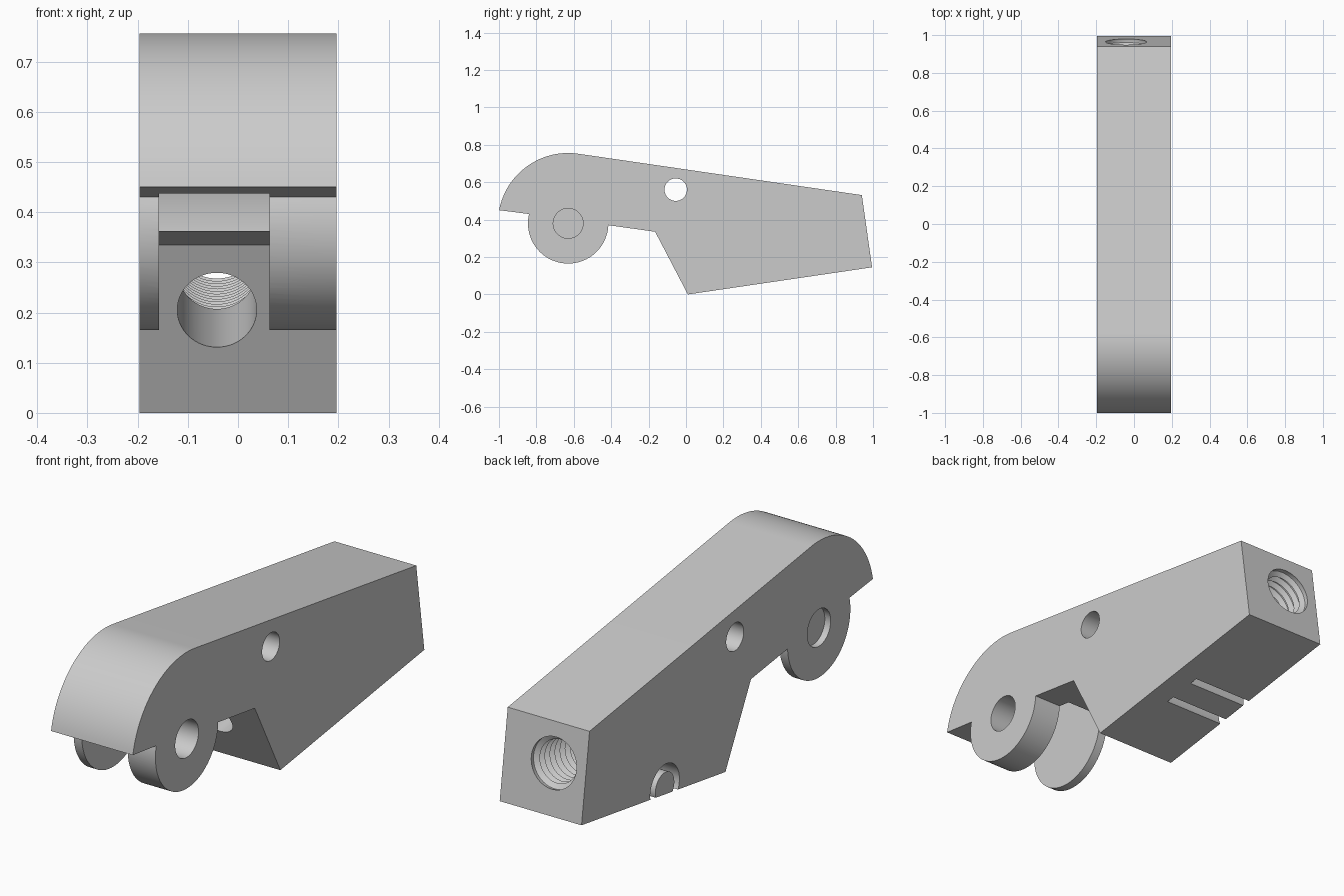
import bpy, bmesh
from math import radians, cos, sin, pi
from mathutils import Vector

old = bpy.data.objects.get("Cube")
if old:
    bpy.data.objects.remove(old)

HALF = 0.196                       # half width of the body
PIVOT = (-0.63, 0.38)              # y, z of the lug centre
TILT = radians(8.4)

grey = bpy.data.materials.new("plain_grey")
grey.use_nodes = True
grey.diffuse_color = (0.6, 0.6, 0.6, 1)
grey.node_tree.nodes["Principled BSDF"].inputs["Base Color"].default_value = (0.6, 0.6, 0.6, 1)


def to_object(bm, name):
    bmesh.ops.recalc_face_normals(bm, faces=bm.faces)
    mesh = bpy.data.meshes.new(name)
    bm.to_mesh(mesh)
    bm.free()
    mesh.materials.append(grey)
    obj = bpy.data.objects.new(name, mesh)
    bpy.context.collection.objects.link(obj)
    return obj


def arc(radius, start, end, steps):
    angles = [radians(start + (end - start) * i / steps) for i in range(steps + 1)]
    return [(PIVOT[0] + radius * cos(a), PIVOT[1] + radius * sin(a)) for a in angles]


def lathe(name, origin, axis, profile, steps=64):
    """Revolve (distance along axis, radius) points around the axis."""
    origin, axis = Vector(origin), Vector(axis).normalized()
    side = axis.orthogonal().normalized()
    bm = bmesh.new()
    verts = [bm.verts.new(origin + axis * s + side * r) for s, r in profile]
    edges = [bm.edges.new(pair) for pair in zip(verts, verts[1:])]
    bmesh.ops.spin(bm, geom=verts + edges, cent=origin, axis=axis,
                   angle=2 * pi, steps=steps, use_duplicate=False)
    bmesh.ops.remove_doubles(bm, verts=bm.verts, dist=1e-5)
    return to_object(bm, name)


def cross_pin(name, y, z, radius, x0, x1, steps=64):
    return lathe(name, (0, y, z), (1, 0, 0),
                 [(x0, 0), (x0, radius), (x1, radius), (x1, 0)], steps)


# Body: side profile extruded across the width
outline = [(0.01, 0), (0.995, 0.145), (0.94, 0.531)]
outline += arc(0.376, 81.6, 169.2, 32)
outline += arc(0.215, 166.6, 357.4, 56)
outline += [(-0.165, 0.335)]
bm = bmesh.new()
face = bm.faces.new([bm.verts.new((-HALF, y, z)) for y, z in outline])
extruded = bmesh.ops.extrude_face_region(bm, geom=[face])
bmesh.ops.translate(bm, vec=(2 * HALF, 0, 0),
                    verts=[v for v in extruded["geom"] if isinstance(v, bmesh.types.BMVert)])
body = to_object(bm, "lever_body")

# Lengthwise bore with a threaded rear half
pitch, turns = 0.035, 15
bore = [(-1.3, 0), (-1.3, 0.079)]
for i in range(turns):
    s = (i - turns) * pitch
    bore += [(s, 0.09 if i else 0.079), (s + pitch * 0.4, 0.111), (s + pitch * 0.6, 0.111)]
bore += [(0, 0.108), (0.05, 0.108), (0.05, 0)]

# Ring groove opening on the right side and the underside
ring = [(-0.25, 0.065), (-0.25, 0.1), (0.095, 0.1), (0.095, 0.065), (-0.25, 0.065)]

cutters = [
    cross_pin("fork_slot", *PIVOT, 0.275, -0.157, 0.063, 96),
    cross_pin("thick_lug_hole", *PIVOT, 0.08, 0.0, 0.3),
    cross_pin("thin_lug_recess", *PIVOT, 0.08, -0.3, -0.168),
    cross_pin("cross_hole", -0.055, 0.56, 0.06, -0.3, 0.3),
    lathe("threaded_bore", (-0.042, 0.965, 0.362), (0, cos(TILT), sin(TILT)), bore),
    lathe("ring_groove", (0, 0.425, 0.091), (1, 0, 0), ring),
]

# Cut everything out of the body
bpy.context.view_layer.objects.active = body
for cutter in cutters:
    cutter.hide_render = True
    mod = body.modifiers.new(cutter.name, 'BOOLEAN')
    mod.operation = 'DIFFERENCE'
    mod.solver = 'EXACT'
    mod.object = cutter
    bpy.ops.object.modifier_apply(modifier=mod.name)
for cutter in cutters:
    bpy.data.objects.remove(cutter)

# Smooth round walls, sharp edges elsewhere
bpy.ops.object.select_all(action='DESELECT')
body.select_set(True)
bpy.ops.object.shade_smooth_by_angle(angle=radians(25))
